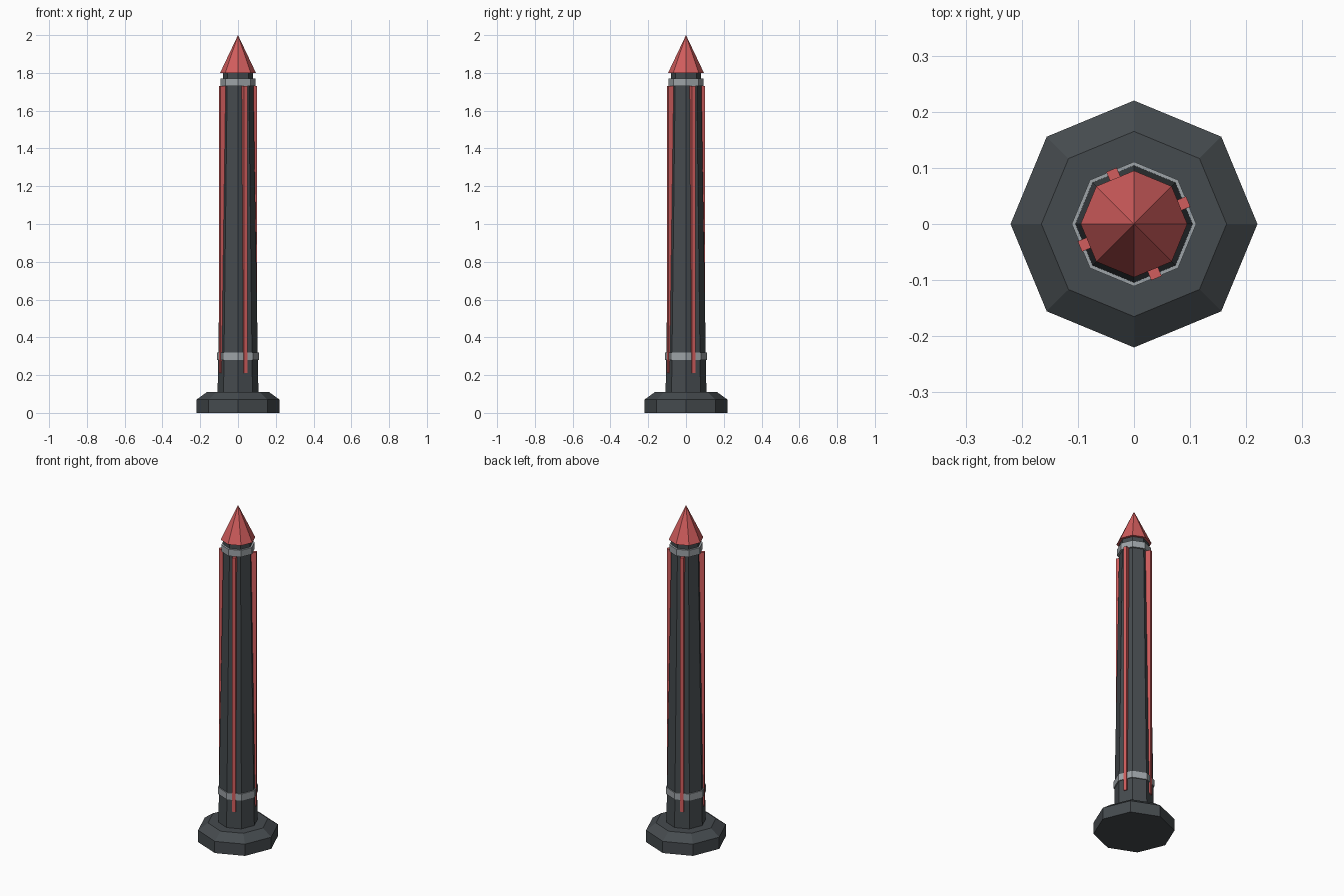
import bpy, bmesh, math
from mathutils import Matrix

cube = bpy.data.objects.get("Cube")
if cube:
    bpy.data.objects.remove(cube, do_unlink=True)

SIDES = 8


def material(name, rgb):
    m = bpy.data.materials.new(name)
    m.use_nodes = True
    color = (*rgb, 1.0)
    m.diffuse_color = color
    m.node_tree.nodes["Principled BSDF"].inputs["Base Color"].default_value = color
    return m


dark = material("dark slate", (0.06, 0.07, 0.077))
red = material("soft red", (0.64, 0.11, 0.11))
grey = material("light grey", (0.34, 0.37, 0.39))


def add_object(name, bm, mat):
    bmesh.ops.recalc_face_normals(bm, faces=bm.faces)
    mesh = bpy.data.meshes.new(name)
    bm.to_mesh(mesh)
    bm.free()
    mesh.materials.append(mat)
    obj = bpy.data.objects.new(name, mesh)
    bpy.context.collection.objects.link(obj)
    return obj


def lathe(name, profile, mat):
    """Octagonal solid from (radius, height) pairs, corners on the axes."""
    bm = bmesh.new()
    loops = []
    for r, z in profile:
        if r == 0:
            loops.append([bm.verts.new((0, 0, z))] * SIDES)
            continue
        angles = [math.tau * i / SIDES for i in range(SIDES)]
        loops.append([bm.verts.new((r * math.cos(a), r * math.sin(a), z)) for a in angles])
    for low, high in zip(loops, loops[1:]):
        for i in range(SIDES):
            j = (i + 1) % SIDES
            corners = dict.fromkeys((low[i], low[j], high[j], high[i]))
            bm.faces.new(list(corners))
    for loop in (loops[0], loops[-1]):
        if loop[0] is not loop[1]:
            bm.faces.new(loop)
    return add_object(name, bm, mat)


# Foot, tapered shaft and pointed tip
lathe("base", [(0.22, 0), (0.22, 0.07), (0.165, 0.11)], dark)
lathe("shaft", [(0.108, 0.11), (0.08, 1.8)], dark)
lathe("tip", [(0.095, 1.8), (0, 2.0)], red)

# Bands around the shaft
lathe("lower_band", [(0.111, 0.28), (0.111, 0.32)], grey)
lathe("upper_band", [(0.092, 1.73), (0.092, 1.77)], grey)

# Upright strips on every second face of the shaft
inner, outer, width, bottom, top = 0.072, 0.1045, 0.02, 0.21, 1.73
for i in range(4):
    bm = bmesh.new()
    bmesh.ops.create_cube(bm, size=1)
    place = (Matrix.Rotation(math.tau * (i / 4 + 1 / 16), 4, "Z")
             @ Matrix.Translation(((inner + outer) / 2, 0, (bottom + top) / 2))
             @ Matrix.Diagonal((outer - inner, width, top - bottom, 1)))
    bm.transform(place)
    add_object(f"strip_{i + 1}", bm, red)
